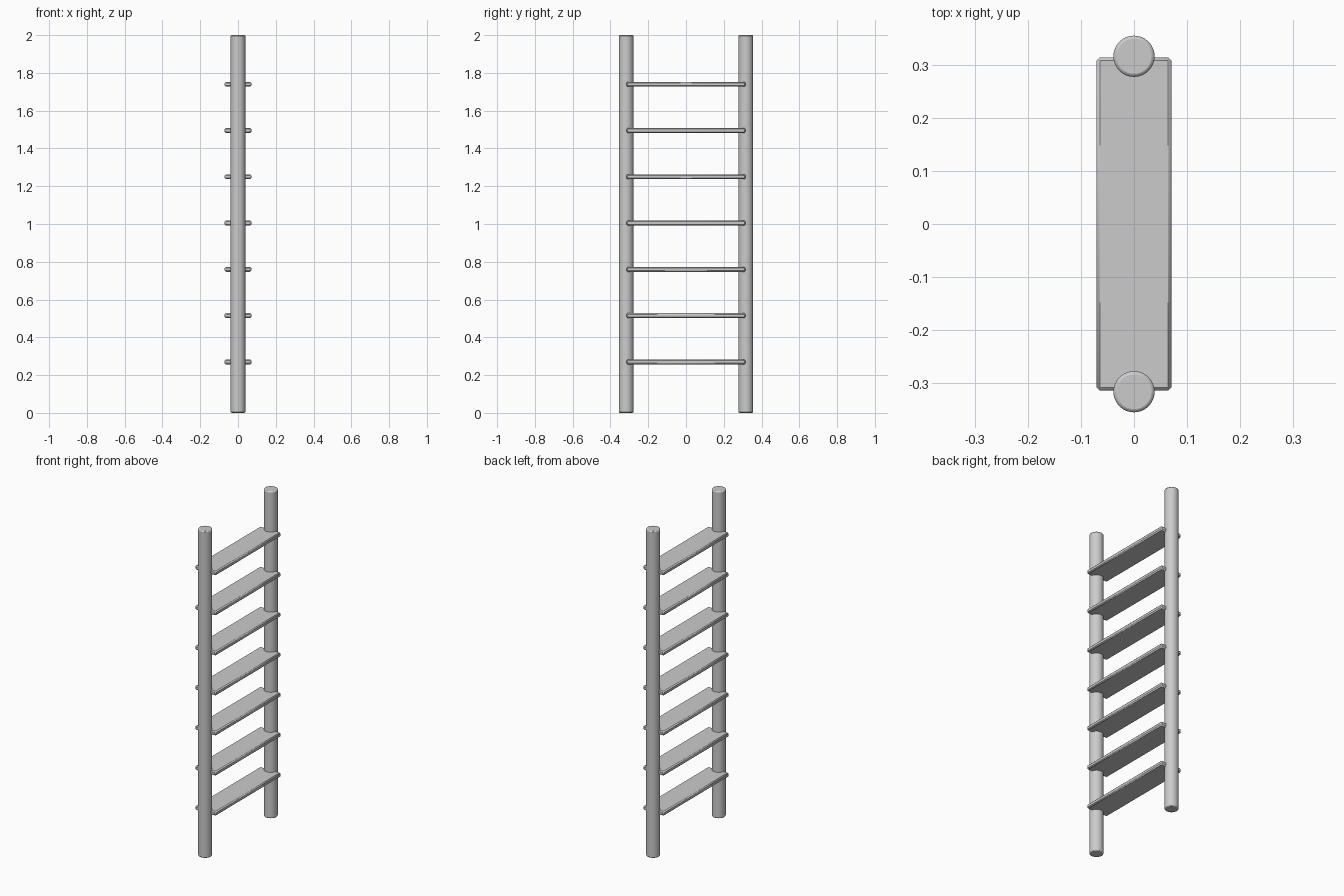
import bpy

if "Cube" in bpy.data.objects:
    bpy.data.objects.remove(bpy.data.objects["Cube"])

POLE_Y, POLE_R, HEIGHT = 0.317, 0.039, 2.0
RUNG_SIZE = (0.141, 0.63, 0.026)


def finish(obj, name, bevel, segments):
    """Name the part, round its edges and shade it."""
    obj.name = name
    mod = obj.modifiers.new("edge_bevel", 'BEVEL')
    mod.width = bevel
    mod.segments = segments
    mod.limit_method = 'ANGLE'
    mod.angle_limit = 0.7
    bpy.ops.object.shade_smooth_by_angle(angle=0.6)


# Two upright round poles
for side, label in ((-1, "front"), (1, "back")):
    bpy.ops.mesh.primitive_cylinder_add(vertices=32, radius=POLE_R, depth=HEIGHT,
                                        location=(0, side * POLE_Y, HEIGHT / 2))
    finish(bpy.context.object, f"{label}_pole", 0.006, 2)

# Seven flat treads with chamfered edges, evenly spaced
for i in range(7):
    bpy.ops.mesh.primitive_cube_add(size=1, location=(0, 0, 0.27 + i * 0.245))
    rung = bpy.context.object
    rung.scale = RUNG_SIZE
    bpy.ops.object.transform_apply(location=False, rotation=False, scale=True)
    finish(rung, f"tread_{i + 1}", 0.006, 1)
